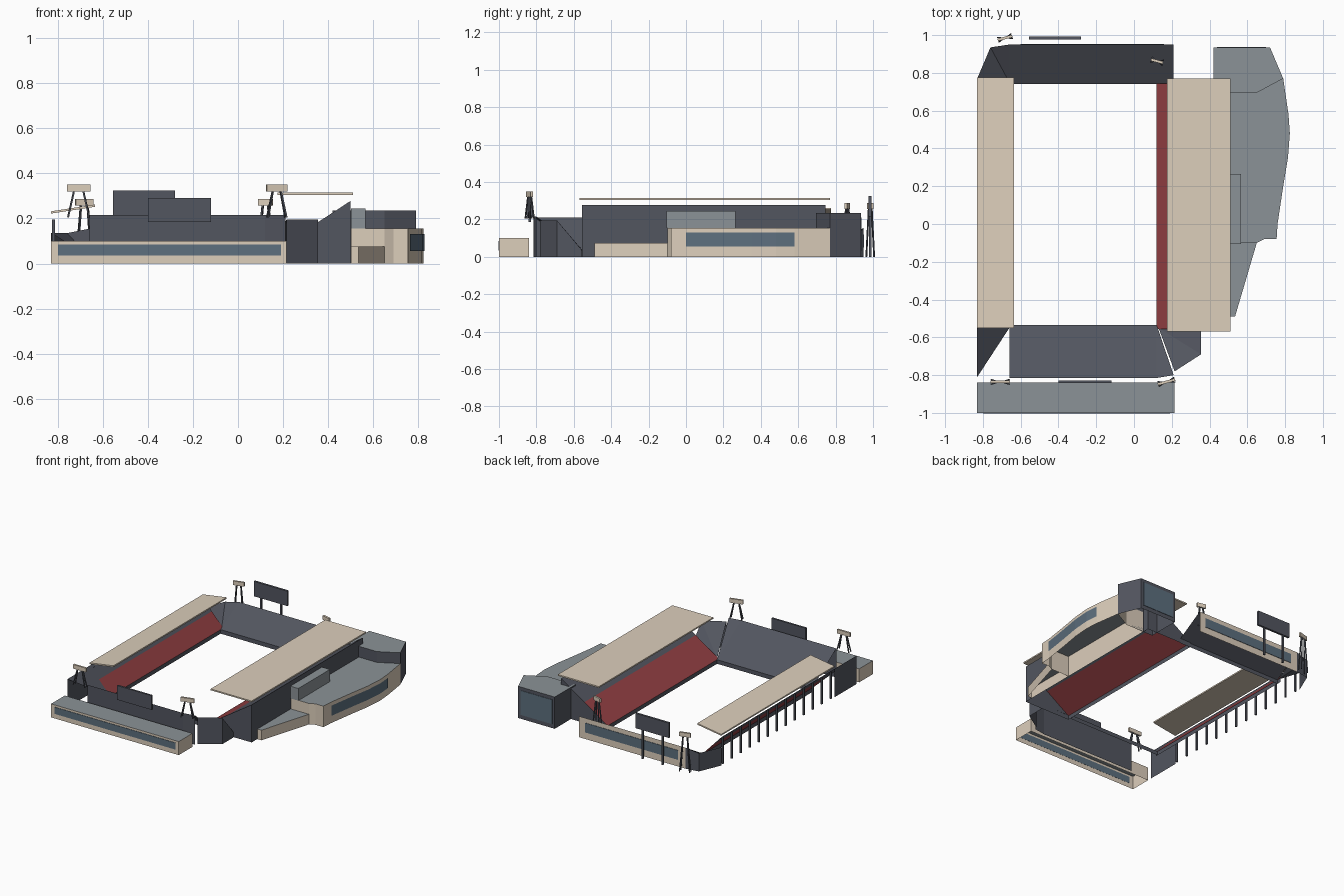
import bpy, math
from mathutils import Vector, Matrix

if "Cube" in bpy.data.objects:
    bpy.data.objects.remove(bpy.data.objects["Cube"])


def material(name, rgb):
    m = bpy.data.materials.new(name)
    m.diffuse_color = (*rgb, 1)
    m.use_nodes = True
    m.node_tree.nodes["Principled BSDF"].inputs["Base Color"].default_value = m.diffuse_color
    return m


BEIGE = material("beige_panel", (0.72, 0.62, 0.50))
DARK = material("dark_steel", (0.085, 0.092, 0.115))
RED = material("red_seats", (0.29, 0.05, 0.055))
GREY = material("grey_roof", (0.26, 0.29, 0.31))
GLASS = material("window_glass", (0.11, 0.16, 0.21))


def mesh(name, faces):
    """faces: list of (corner list, material)"""
    verts, index, polys, mats, slots = [], {}, [], [], []
    for pts, mat in faces:
        ids = []
        for p in pts:
            key = tuple(round(c, 5) for c in p)
            if key not in index:
                index[key] = len(verts)
                verts.append(key)
            ids.append(index[key])
        polys.append(ids)
        if mat not in mats:
            mats.append(mat)
        slots.append(mats.index(mat))
    me = bpy.data.meshes.new(name)
    me.from_pydata(verts, [], polys)
    for m in mats:
        me.materials.append(m)
    for poly, s in zip(me.polygons, slots):
        poly.material_index = s
    ob = bpy.data.objects.new(name, me)
    bpy.context.collection.objects.link(ob)
    return ob


def wall(p, q, mat, z0=0):
    return ([(p[0], p[1], z0), (q[0], q[1], z0), q, p], mat)


def prism(name, outline, z0, z1, side, top, bottom=False):
    """Counter-clockwise outline raised from z0 to z1"""
    up = [(x, y, z1) for x, y in outline]
    faces = [wall(p, q, side, z0) for p, q in zip(up, up[1:] + up[:1])]
    faces.append((up, top))
    if bottom:
        faces.append(([(x, y, z0) for x, y in reversed(outline)], side))
    return mesh(name, faces)


def box(name, x, y, z, mat, top=None, bottom=True):
    outline = [(x[0], y[0]), (x[1], y[0]), (x[1], y[1]), (x[0], y[1])]
    return prism(name, outline, z[0], z[1], mat, top or mat, bottom)


def stand(name, a, b, c, d, low, high, seat, split, back, ends):
    """Sloped terrace: inner edge a-b, outer edge c-d"""
    lo = [Vector((*p, low)) for p in (a, b)]
    hi = [Vector((*p, high)) for p in (c, d)]
    mb, ma = lo[1].lerp(hi[0], split), lo[0].lerp(hi[1], split)
    faces = [([lo[0], lo[1], mb, ma], seat), ([ma, mb, hi[0], hi[1]], DARK),
             wall(lo[0], lo[1], DARK)]
    if back:
        faces.append(wall(hi[0], hi[1], back))
    if ends:
        faces += [wall(lo[1], hi[0], DARK), wall(hi[1], lo[0], DARK)]
    return mesh(name, faces)


def corner(name, low, outer):
    """Fan of sloped triangles with walls below the outer edge"""
    faces = []
    for p, q in zip(outer, outer[1:]):
        faces += [([low, p, q], DARK), wall(p, q, DARK)]
    return mesh(name, faces)


def beam(name, p, q, t=0.008):
    p, q = Vector(p), Vector(q)
    ob = box(name, (-t / 2, t / 2), (-t / 2, t / 2), (0, (q - p).length), DARK)
    ob.matrix_world = (Matrix.Translation(p)
                       @ (q - p).to_track_quat('Z', 'Y').to_matrix().to_4x4())
    return ob


# Terraces on the four sides
stand("front_stand", (0.12, -0.535), (-0.66, -0.535), (-0.66, -0.815), (0.12, -0.815),
      0.03, 0.215, DARK, 0.5, DARK, False)
stand("right_stand", (0.12, 0.745), (0.12, -0.555), (0.50, -0.555), (0.50, 0.745),
      0.03, 0.278, RED, 0.5, DARK, True)
stand("left_stand", (-0.66, -0.55), (-0.66, 0.77), (-0.83, 0.77), (-0.83, -0.55),
      0.03, 0.21, RED, 0.55, None, False)
stand("back_stand", (-0.66, 0.74), (0.21, 0.74), (0.21, 0.95), (-0.66, 0.95),
      0.03, 0.155, DARK, 0.5, BEIGE, False)

# Corner terraces
corner("front_stand_end", (0.12, -0.535, 0.03), [(0.12, -0.815, 0.215), (0.21, -0.80, 0.215)])
corner("front_right_corner", (0.13, -0.55, 0.03),
       [(0.215, -0.78, 0.195), (0.355, -0.69, 0.195), (0.355, -0.56, 0.04)])
corner("front_left_corner", (-0.66, -0.55, 0.03), [(-0.83, -0.55, 0.21), (-0.83, -0.81, 0.21)])
corner("back_left_corner", (-0.66, 0.75, 0.03),
       [(-0.66, 0.95, 0.155), (-0.76, 0.935, 0.135), (-0.83, 0.77, 0.135)])

# Roofs
box("right_roof", (0.175, 0.51), (-0.57, 0.77), (0.305, 0.315), BEIGE)
left_roof = box("left_roof", (-0.83, -0.635), (-0.55, 0.775), (0.222, 0.232), BEIGE)
for v in left_roof.data.vertices:
    if v.co.x > -0.7:
        v.co.z += 0.03

# Posts behind the left terrace
for i in range(13):
    y = -0.52 + i * 0.105
    box("left_post", (-0.826, -0.814), (y - 0.006, y + 0.006), (0, 0.195), DARK)

# Front building
box("front_building", (-0.83, 0.215), (-1.0, -0.84), (0, 0.10), BEIGE, GREY, False)
box("front_window", (-0.80, 0.19), (-1.003, -0.999), (0.035, 0.085), GLASS)

# Back wall window
box("back_window", (-0.60, 0.16), (0.949, 0.953), (0.05, 0.12), GLASS)

# Curved building on the right
curve = [(0.755, -0.08), (0.76, 0.0), (0.79, 0.2), (0.815, 0.35),
         (0.825, 0.48), (0.818, 0.58), (0.79, 0.77)]
prism("curved_building", [(0.502, -0.10), (0.65, -0.10), (0.69, -0.08)] + curve
      + [(0.65, 0.695), (0.502, 0.695)], 0, 0.155, BEIGE, GREY)
pane = [(x + 0.004, y, 0.13) for x, y in curve[1:6]]
mesh("curved_window", [wall(p, q, GLASS, 0.055) for p, q in zip(pane, pane[1:])])
prism("low_annex", [(0.502, -0.49), (0.535, -0.49), (0.65, -0.10), (0.502, -0.10)],
      0, 0.075, BEIGE, GREY)
box("roof_room", (0.502, 0.567), (-0.105, 0.265), (0.155, 0.245), GREY, GREY, False)

# Corner tower at the back right
prism("corner_tower", [(0.42, 0.695), (0.65, 0.695), (0.79, 0.77), (0.72, 0.935), (0.42, 0.935)],
      0, 0.235, DARK, GREY)
box("tower_window", (0.44, 0.70), (0.934, 0.938), (0.03, 0.21), GLASS)

# Scoreboards
box("front_scoreboard", (-0.40, -0.12), (-0.842, -0.828), (0.185, 0.29), DARK)
box("back_scoreboard", (-0.555, -0.28), (0.977, 0.993), (0.215, 0.325), DARK)
for x in (-0.50, -0.335):
    box("scoreboard_post", (x - 0.006, x + 0.006), (0.979, 0.991), (0, 0.22), DARK)

# Floodlights: x, y, foot height, head bottom, head width, turn in degrees
for x, y, z0, z1, w, turn in [(-0.708, -0.836, 0.205, 0.32, 0.105, 0),
                              (0.172, -0.836, 0.205, 0.32, 0.095, 15),
                              (-0.683, 0.985, 0.0, 0.257, 0.08, 15),
                              (0.122, 0.862, 0.10, 0.257, 0.065, -15)]:
    r = Matrix.Translation((x, y, 0)) @ Matrix.Rotation(math.radians(turn), 4, 'Z')
    head = box("floodlight_head", (-w / 2, w / 2), (-0.007, 0.007), (z1, z1 + 0.03), BEIGE)
    head.matrix_world = r
    for s in (-1, 1):
        for d in (-1, 1):
            beam("floodlight_leg", r @ Vector((s * w * 0.45, d * 0.012, z0)),
                 r @ Vector((s * w * 0.2, d * 0.004, z1)), 0.007)
